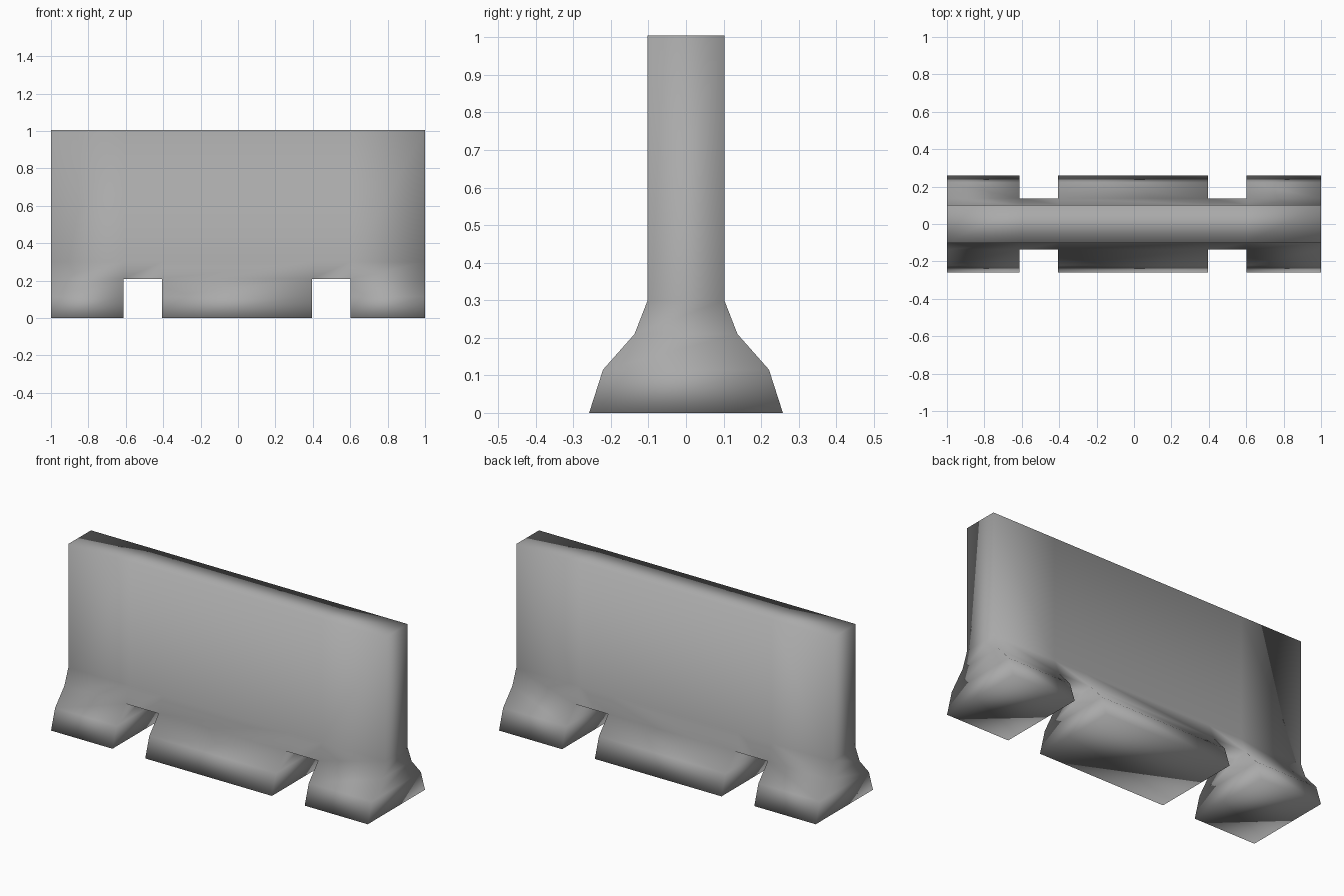
import bpy
import bmesh

if "Cube" in bpy.data.objects:
    bpy.data.objects.remove(bpy.data.objects["Cube"])

# Cross-section as (height, half thickness), and cut positions along the length
PROFILE = [(0, 0.258), (0.115, 0.221), (0.21, 0.137), (0.30, 0.102), (1.005, 0.102)]
STATIONS = [-1.0, -0.612, -0.405, 0.395, 0.602, 1.0]
NOTCH_SPANS = (1, 3)   # spans between the feet
NOTCH_ROWS = 2         # profile rows removed by each notch


def solid(span, row):
    if not (0 <= span < len(STATIONS) - 1 and 0 <= row < len(PROFILE) - 1):
        return False
    return not (span in NOTCH_SPANS and row < NOTCH_ROWS)


bm = bmesh.new()
verts = {}


def vert(i, j, side):
    key = (i, j, side)
    if key not in verts:
        z, half = PROFILE[j]
        verts[key] = bm.verts.new((STATIONS[i], side * half, z))
    return verts[key]


def face(*keys):
    bm.faces.new([vert(*k) for k in keys])


# Barrier shell: outer faces of every solid cell
for i in range(len(STATIONS) - 1):
    for j in range(len(PROFILE) - 1):
        if not solid(i, j):
            continue
        for s in (-1, 1):  # front and back slopes
            face((i, j, s), (i + 1, j, s), (i + 1, j + 1, s), (i, j + 1, s))
        for di, k in ((-1, i), (1, i + 1)):  # ends and notch walls
            if not solid(i + di, j):
                face((k, j, -1), (k, j, 1), (k, j + 1, 1), (k, j + 1, -1))
        for dj, k in ((-1, j), (1, j + 1)):  # undersides and top
            if not solid(i, j + dj):
                face((i, k, -1), (i + 1, k, -1), (i + 1, k, 1), (i, k, 1))

bmesh.ops.recalc_face_normals(bm, faces=bm.faces[:])
for f in bm.faces:
    f.smooth = True

mesh = bpy.data.meshes.new("road_barrier")
bm.to_mesh(mesh)
bm.free()

# Concrete colour
concrete = bpy.data.materials.new("concrete grey")
concrete.diffuse_color = (0.4, 0.4, 0.4, 1)
concrete.use_nodes = True
concrete.node_tree.nodes["Principled BSDF"].inputs["Base Color"].default_value = concrete.diffuse_color
mesh.materials.append(concrete)

barrier = bpy.data.objects.new("road_barrier", mesh)
bpy.context.collection.objects.link(barrier)
